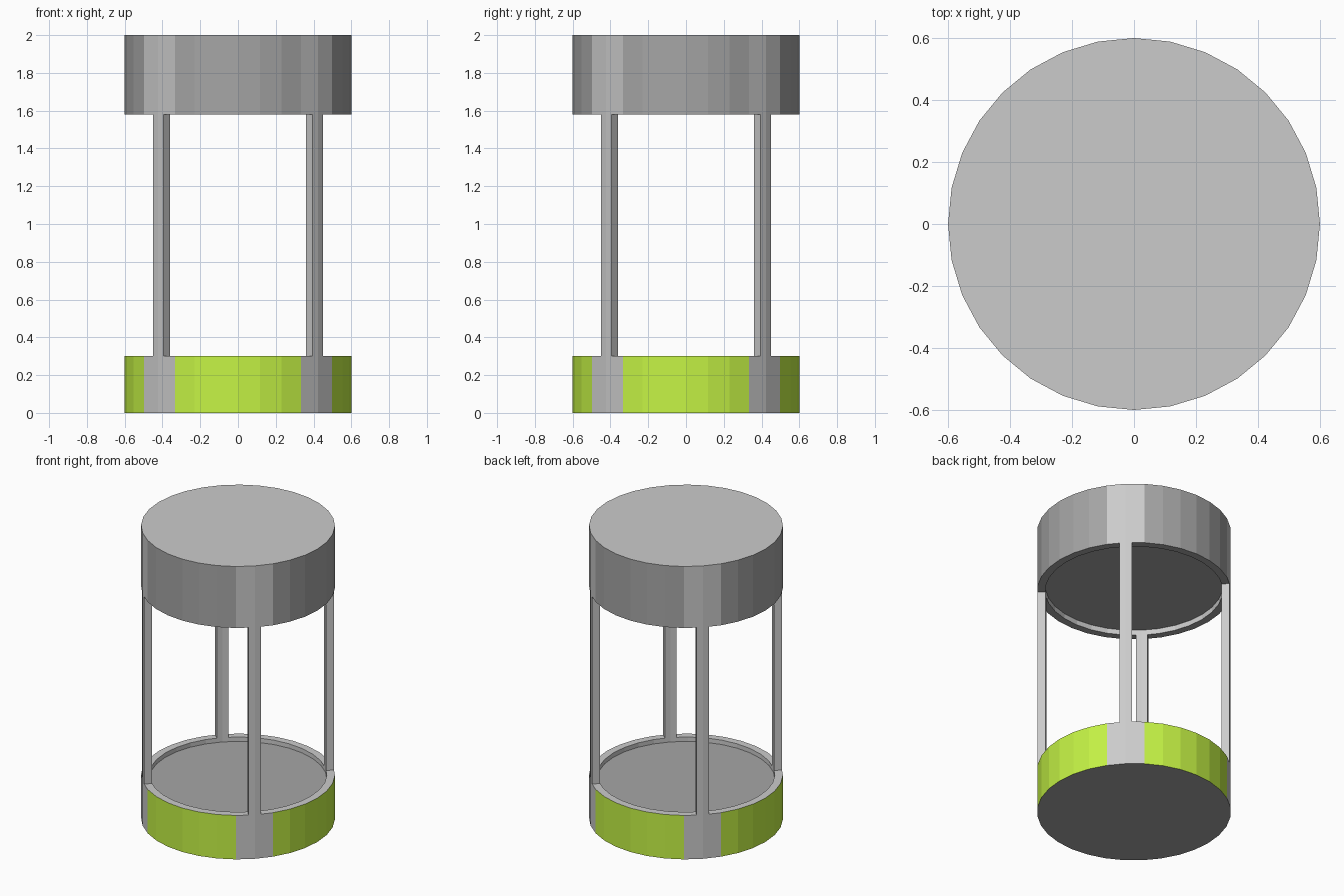
import bpy, bmesh
from math import cos, sin, pi
from mathutils import Vector

if "Cube" in bpy.data.objects:
    bpy.data.objects.remove(bpy.data.objects["Cube"])

SIDES = 32
R_OUT, R_IN = 0.6, 0.55


def material(name, rgb):
    m = bpy.data.materials.new(name)
    m.diffuse_color = (*rgb, 1)
    m.use_nodes = True
    m.node_tree.nodes["Principled BSDF"].inputs["Base Color"].default_value = m.diffuse_color
    return m


GREY = material("light_grey", (0.8, 0.8, 0.8))
DARK = material("dark_grey", (0.38, 0.38, 0.38))
GREEN = material("green", (0.56, 0.9, 0.06))


def rim_point(r, i, z=0):
    a = 2 * pi * i / SIDES
    return Vector((r * cos(a), r * sin(a), z))


def finish(bm, name, mats):
    bmesh.ops.recalc_face_normals(bm, faces=bm.faces)
    mesh = bpy.data.meshes.new(name)
    bm.to_mesh(mesh)
    bm.free()
    for m in mats:
        mesh.materials.append(m)
    ob = bpy.data.objects.new(name, mesh)
    bpy.context.collection.objects.link(ob)
    return ob


def drum(name, profile, band_mats, inner_mat, end_mat, mats):
    """Turned drum: profile runs from the recess to the outer end."""
    bm = bmesh.new()
    rings = [[bm.verts.new(rim_point(r, i, z)) for i in range(SIDES)]
             for r, z in profile]
    for k, (a, b) in enumerate(zip(rings, rings[1:])):
        for i in range(SIDES):
            j = (i + 1) % SIDES
            f = bm.faces.new((a[i], a[j], b[j], b[i]))
            # outer wall keeps grey panels in line with the posts
            panel = k == 2 and i % 8 in (3, 4)
            f.material_index = 0 if panel else band_mats[k]
    bm.faces.new(rings[0]).material_index = inner_mat
    bm.faces.new(rings[-1]).material_index = end_mat
    return finish(bm, name, mats)


# Base with green wall, light rim and shallow dark recess
drum("base", [(R_IN, 0.27), (R_IN, 0.3), (R_OUT, 0.3), (R_OUT, 0)],
     (0, 0, 2), 1, 1, (GREY, DARK, GREEN))

# Top cap with dark wall and recess underneath
drum("top_cap", [(R_IN, 1.615), (R_IN, 1.58), (R_OUT, 1.58), (R_OUT, 2)],
     (0, 1, 1), 1, 0, (GREY, DARK))

# Four diagonal posts following the bend of the wall
for n in range(4):
    c = 4 + 8 * n
    section = []
    for r, order in ((R_OUT, (-1, 0, 1)), (R_IN, (1, 0, -1))):
        for s in order:
            section.append(rim_point(r, c).lerp(rim_point(r, c + s), 1 / 3))
    bm = bmesh.new()
    low = [bm.verts.new((p.x, p.y, 0.3)) for p in section]
    high = [bm.verts.new((p.x, p.y, 1.58)) for p in section]
    bm.faces.new(low)
    bm.faces.new(high)
    for i in range(6):
        j = (i + 1) % 6
        bm.faces.new((low[i], low[j], high[j], high[i]))
    finish(bm, f"post_{n + 1}", (GREY,))
